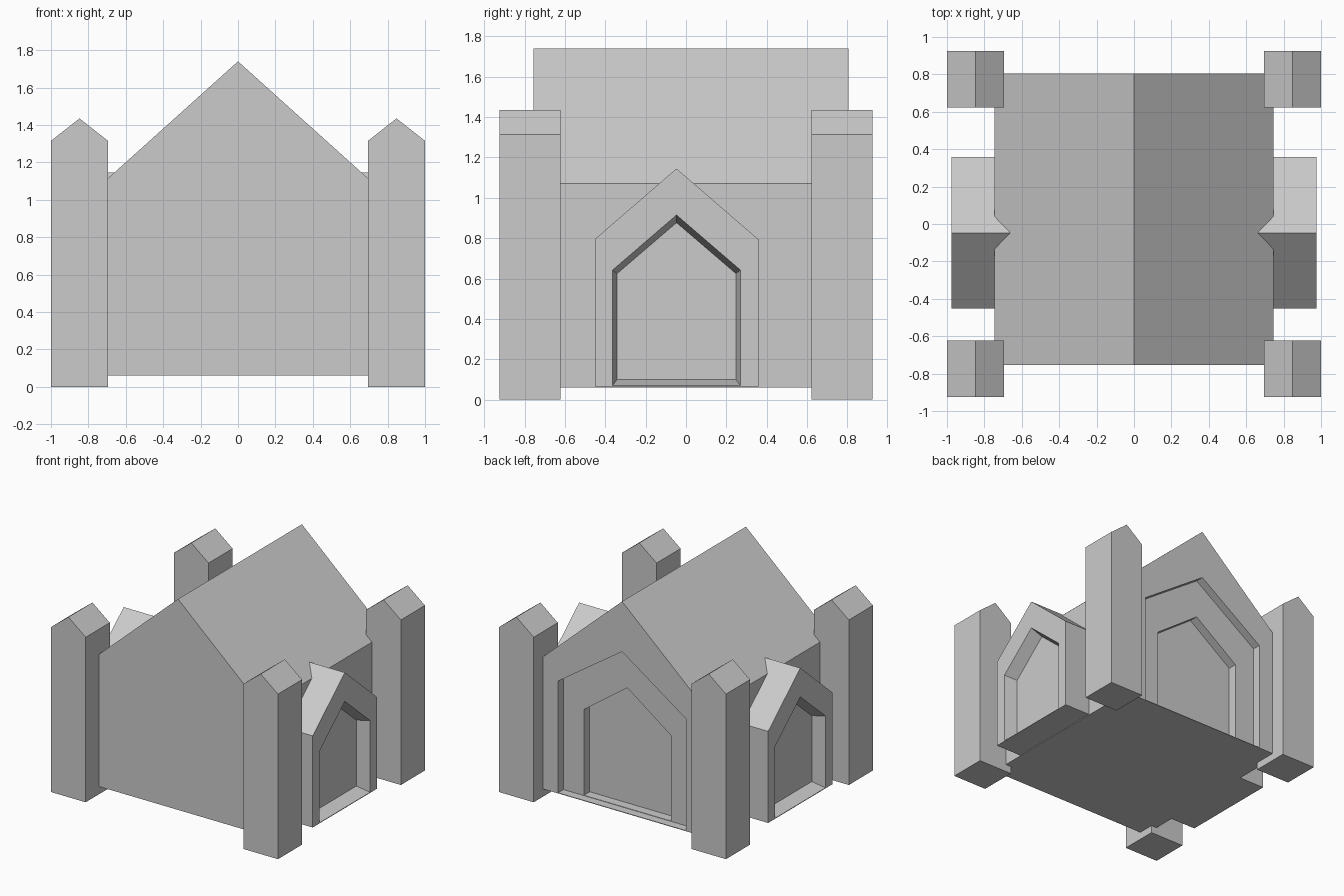
import bpy, bmesh

if "Cube" in bpy.data.objects:
    bpy.data.objects.remove(bpy.data.objects["Cube"])


def gable(half, base, eave, apex, centre=0.0):
    """Five-sided house outline as (across, height) points."""
    return [(centre - half, base), (centre + half, base), (centre + half, eave),
            (centre, apex), (centre - half, eave)]


def loft(name, axis, rings, mirror=None):
    """Bridge gable outlines placed at successive depths along an axis and cap both ends."""
    bm = bmesh.new()
    loops = []
    for depth, outline in rings:
        loops.append([bm.verts.new((depth, a, z) if axis == 'x' else (a, depth, z))
                      for a, z in outline])
    for r0, r1 in zip(loops, loops[1:]):
        for i in range(5):
            j = (i + 1) % 5
            bm.faces.new((r0[i], r0[j], r1[j], r1[i]))
    bm.faces.new(loops[0])
    bm.faces.new(loops[-1])
    bmesh.ops.recalc_face_normals(bm, faces=bm.faces)
    mesh = bpy.data.meshes.new(name)
    bm.to_mesh(mesh)
    bm.free()
    obj = bpy.data.objects.new(name, mesh)
    bpy.context.collection.objects.link(obj)
    if mirror:
        mod = obj.modifiers.new("mirror", 'MIRROR')
        mod.use_axis = mirror
        mod.use_mirror_merge = False
    return obj


# Main hall: plain front, two stepped recesses in the back wall
hall = gable(0.745, 0.06, 1.07, 1.74)
arch = gable(0.563, 0.065, 0.955, 1.34)
door = gable(0.383, 0.068, 0.75, 1.026)
loft("hall", 'y', [(-0.755, hall), (0.805, hall), (0.805, arch),
                   (0.738, arch), (0.738, door), (0.665, door)])

# Side porches with a tapering recess
porch = gable(0.405, 0.065, 0.795, 1.145, -0.047)
opening = gable(0.317, 0.07, 0.642, 0.915, -0.047)
panel = gable(0.294, 0.10, 0.625, 0.877, -0.047)
loft("side_porch", 'x', [(0.6, porch), (0.975, porch), (0.975, opening), (0.87, panel)],
     mirror=(True, False, False))

# Four corner pillars with gabled caps
pillar = gable(0.1525, 0.0, 1.315, 1.435, 0.8475)
loft("corner_pillar", 'y', [(0.622, pillar), (0.925, pillar)], mirror=(True, True, False))
